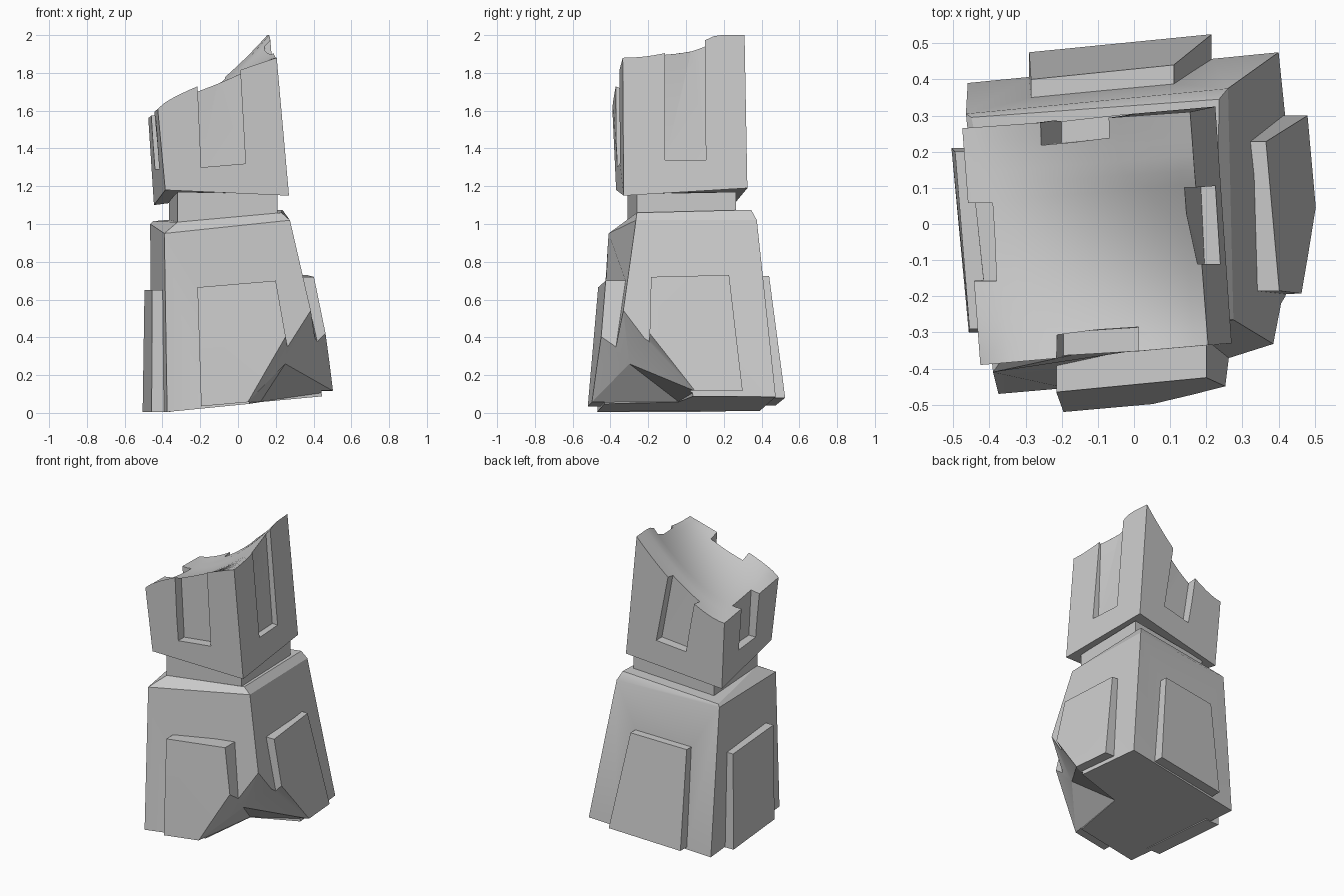
import bpy, bmesh, math
from mathutils import Vector

cube = bpy.data.objects.get("Cube")
if cube:
    bpy.data.objects.remove(cube, do_unlink=True)

stone = bpy.data.materials.new("grey_stone")
stone.use_nodes = True
GREY = (0.6, 0.6, 0.6, 1)
stone.diffuse_color = GREY
stone.node_tree.nodes["Principled BSDF"].inputs["Base Color"].default_value = GREY


def finish(name, bm):
    bmesh.ops.recalc_face_normals(bm, faces=bm.faces[:])
    mesh = bpy.data.meshes.new(name)
    bm.to_mesh(mesh)
    bm.free()
    mesh.materials.append(stone)
    obj = bpy.data.objects.new(name, mesh)
    bpy.context.collection.objects.link(obj)
    return obj


def loft(name, rings):
    """Closed solid through a stack of four-cornered rings."""
    bm = bmesh.new()
    rows = [[bm.verts.new(p) for p in ring] for ring in rings]
    for low, high in zip(rows, rows[1:]):
        for i in range(4):
            j = (i + 1) % 4
            bm.faces.new((low[i], low[j], high[j], high[i]))
    bm.faces.new(rows[0])
    bm.faces.new(rows[-1])
    return finish(name, bm)


def hull(name, points):
    bm = bmesh.new()
    for p in points:
        bm.verts.new(p)
    res = bmesh.ops.convex_hull(bm, input=bm.verts[:])
    loose = [v for v in bm.verts if not v.link_faces]
    bmesh.ops.delete(bm, geom=loose, context='VERTS')
    return finish(name, bm)


def slab(name, face, depth):
    """Block with a given outer face, pushed inward by the depth vector."""
    d = Vector(depth)
    return hull(name, [Vector(p) for p in face] + [Vector(p) + d for p in face])


def combine(target, other, operation):
    mod = target.modifiers.new(operation.lower(), 'BOOLEAN')
    mod.operation, mod.object, mod.solver = operation, other, 'EXACT'
    bpy.context.view_layer.objects.active = target
    bpy.ops.object.modifier_apply(modifier=mod.name)
    bpy.data.objects.remove(other, do_unlink=True)


# Tapered shaft with a chamfered shoulder; corners run FL, FR, BR, BL
shaft = loft("shaft", [
    [(-.375, -.47, .005), (.49, -.395, .09), (.40, .475, .085), (-.46, .39, .01)],
    [(-.39, -.41, .95), (.275, -.265, 1.02), (.26, .375, 1.02), (-.465, .305, 1.0)],
    [(-.32, -.31, 1.01), (.23, -.26, 1.06), (.235, .345, 1.075), (-.45, .295, 1.015)],
])

# Raised panel on each side of the shaft
panels = {
    "front_panel": ([(-.195, -.52, .035), (.31, -.475, .08),
                     (.2, -.425, .70), (-.215, -.465, .665)], (0, .15, 0)),
    "right_panel": ([(.525, -.2, .12), (.48, .3, .115),
                     (.365, .228, .73), (.402, -.185, .72)], (-.14, 0, 0)),
    "back_panel": ([(.215, .525, .08), (-.29, .475, .04),
                    (-.285, .40, .70), (.11, .44, .725)], (0, -.12, 0)),
    "left_panel": ([(-.505, .21, .005), (-.457, -.3, .005),
                    (-.455, -.29, .65), (-.495, .2, .65)], (.1, 0, 0)),
}
for name, (face, depth) in panels.items():
    combine(shaft, slab(name, face, depth), 'UNION')

# Broken lower corner: upper chip, then the undercut
tip, low_front, low_side = map(Vector, ((.385, -.33, .54), (.05, -.5, .055), (.505, .05, .115)))
mid_front, mid_side, apex = map(Vector, ((.25, -.45, .4), (.465, -.19, .42), (.25, -.3, .26)))
inner = Vector((.12, -.04, .06))
out, down = Vector((.4, -.4, 0)), Vector((0, 0, -.2))
edge = [tip, low_front, low_side, mid_front, mid_side]
combine(shaft, hull("chip", edge + [apex] + [p + out for p in edge]
                    + [low_front + out + down, low_side + out + down]), 'DIFFERENCE')
low = [low_front, low_side, inner]
combine(shaft, hull("undercut", low + [p + down for p in low]
                    + [apex, Vector((.45, -.45, .1))]), 'DIFFERENCE')

# Narrow neck
neck = loft("neck", [
    [(-.32, -.31, .96), (.21, -.26, 1.0), (.21, .265, 1.0), (-.365, .22, .96)],
    [(-.32, -.31, 1.17), (.21, -.26, 1.16), (.21, .265, 1.17), (-.365, .22, 1.12)],
])

# Head block with a smooth, worn top rising to the back right corner
FLOOR = [(-.385, -.37, 1.18), (.27, -.33, 1.15), (.225, .325, 1.19), (-.445, .25, 1.1)]
TOP = [Vector(p) for p in ((-.425, -.39), (.205, -.335), (.155, .31), (-.475, .265))]
N = 16


def top_point(u, v):
    xy = TOP[0].lerp(TOP[1], u).lerp(TOP[3].lerp(TOP[2], u), v)
    left = 1.61 - .05 * v
    right = 1.88 + .12 * min(1, 1.7 * v * v)
    z = left + (right - left) * u ** (.75 + .85 * v)
    z -= .9 * u * v * (1 - u) * (1 - v)
    return xy.x, xy.y, z


bm = bmesh.new()
base = [bm.verts.new(p) for p in FLOOR]
grid = [[bm.verts.new(top_point(i / N, j / N)) for i in range(N + 1)] for j in range(N + 1)]
for j in range(N):
    for i in range(N):
        bm.faces.new((grid[j][i], grid[j][i + 1], grid[j + 1][i + 1], grid[j + 1][i]))
rims = [grid[0], [row[N] for row in grid], grid[N][::-1], [row[0] for row in grid][::-1]]
for k, rim in enumerate(rims):
    bm.faces.new([base[k], base[(k + 1) % 4]] + rim[::-1])
bm.faces.new(base)
head = finish("head", bm)

# Slots open at the top, one on each side of the head
slots = [
    ([(-.195, -.30, 1.3), (.04, -.285, 1.32), (-.01, -.285, 2.2), (-.235, -.315, 2.2)], (0, -.3, 0)),
    ([(.195, -.11, 1.34), (.185, .105, 1.34), (.12, .1, 2.2), (.165, -.11, 2.2)], (.3, 0, 0)),
    ([(.01, .245, 1.33), (-.2, .225, 1.3), (-.32, .21, 2.0), (-.11, .235, 2.0)], (0, .3, 0)),
    ([(-.375, .06, 1.29), (-.365, -.155, 1.29), (-.4, -.16, 2.0), (-.415, .055, 2.0)], (-.3, 0, 0)),
]
for face, depth in slots:
    combine(head, slab("slot", face, depth), 'DIFFERENCE')

# Smooth only the gentle surfaces
bpy.ops.object.select_all(action='DESELECT')
for obj in (shaft, neck, head):
    obj.select_set(True)
bpy.context.view_layer.objects.active = head
bpy.ops.object.shade_smooth_by_angle(angle=math.radians(25))
